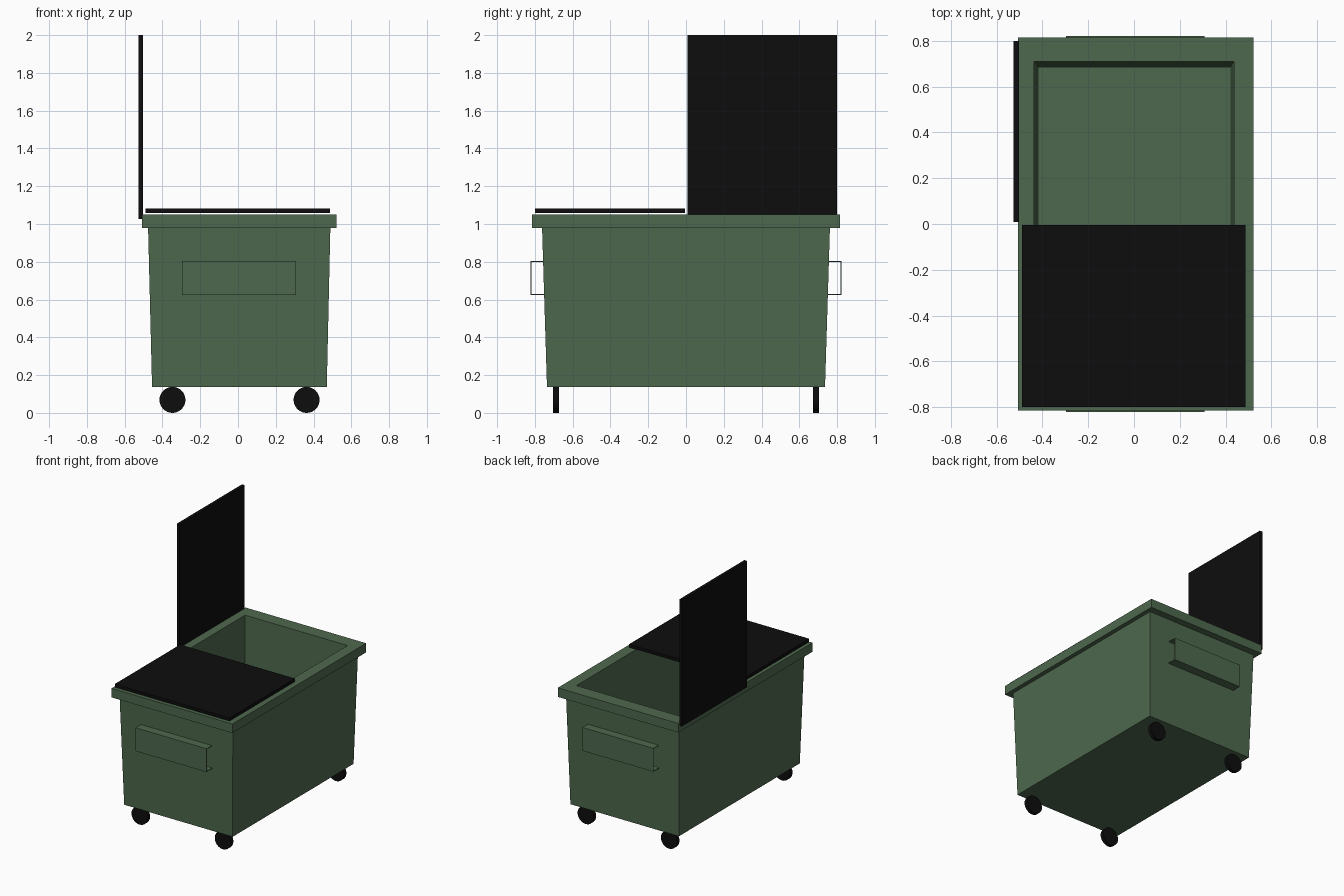
import bpy, bmesh
from math import radians

if "Cube" in bpy.data.objects:
    bpy.data.objects.remove(bpy.data.objects["Cube"])


def material(name, rgb):
    m = bpy.data.materials.new(name)
    m.diffuse_color = (*rgb, 1)
    m.use_nodes = True
    m.node_tree.nodes["Principled BSDF"].inputs["Base Color"].default_value = m.diffuse_color
    return m


green = material("green_paint", (0.076, 0.14, 0.076))
black = material("black_plastic", (0.004, 0.004, 0.004))


def loft(name, rings, mat):
    """Join successive vertex rings into a closed, capped solid."""
    bm = bmesh.new()
    loops = [[bm.verts.new(p) for p in ring] for ring in rings]
    for a, b in zip(loops, loops[1:]):
        n = len(a)
        for i in range(n):
            j = (i + 1) % n
            bm.faces.new((a[i], a[j], b[j], b[i]))
    bm.faces.new(loops[0][::-1])
    bm.faces.new(loops[-1])
    bmesh.ops.recalc_face_normals(bm, faces=bm.faces)
    mesh = bpy.data.meshes.new(name)
    bm.to_mesh(mesh)
    bm.free()
    mesh.materials.append(mat)
    ob = bpy.data.objects.new(name, mesh)
    bpy.context.collection.objects.link(ob)
    return ob


def rect(x0, x1, y0, y1, z):
    return [(x0, y0, z), (x1, y0, z), (x1, y1, z), (x0, y1, z)]


def box(name, x, y, z, mat):
    return loft(name, [rect(*x, *y, h) for h in z], mat)


# Tapered bin with overhanging rim and hollow inside: x min, x max, half y, z
sections = [
    (-0.455, 0.47, 0.736, 0.137),
    (-0.476, 0.489, 0.762, 0.98),
    (-0.507, 0.522, 0.815, 0.98),
    (-0.507, 0.522, 0.815, 1.05),
    (-0.437, 0.437, 0.71, 1.05),
    (-0.417, 0.421, 0.683, 0.18),
]
loft("bin_body", [rect(x0, x1, -y, y, z) for x0, x1, y, z in sections], green)

# Closed and open lids
box("closed_lid", (-0.49, 0.488), (-0.80, -0.004), (1.058, 1.082), black)
box("open_lid", (-0.526, -0.503), (0.008, 0.80), (1.027, 2.0), black)

# Thin channel-shaped lifting pockets on both ends
t = 0.005
for label, s in (("front", -1), ("back", 1)):
    profile = [(0.74, 0.625), (0.822, 0.625), (0.822, 0.805), (0.74, 0.805),
               (0.74, 0.805 - t), (0.822 - t, 0.805 - t),
               (0.822 - t, 0.625 + t), (0.74, 0.625 + t)]
    loft(label + "_lifting_pocket",
         [[(x, s * y, z) for y, z in profile] for x in (-0.297, 0.307)], green)

# Wheels
for label, y in (("front", -0.688), ("back", 0.688)):
    for side, x in (("left", -0.347), ("right", 0.363)):
        bpy.ops.mesh.primitive_cylinder_add(
            vertices=32, radius=0.0688, depth=0.03,
            location=(x, y, 0.0688), rotation=(radians(90), 0, 0))
        wheel = bpy.context.object
        wheel.name = f"{label}_{side}_wheel"
        wheel.data.materials.append(black)
        bpy.ops.object.shade_smooth_by_angle(angle=radians(30))
